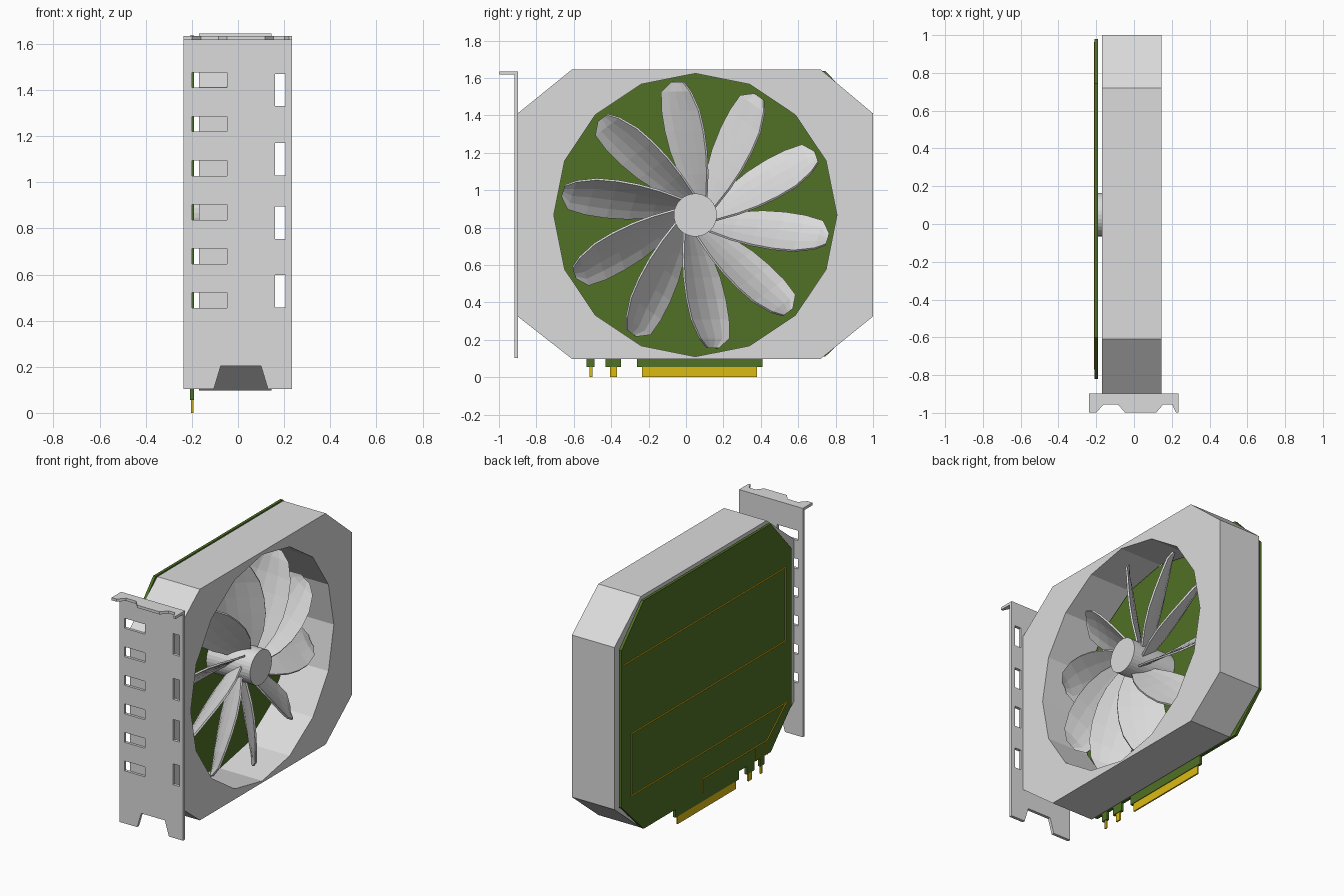
import bpy, bmesh, math
from mathutils import Vector, Matrix

if "Cube" in bpy.data.objects:
    bpy.data.objects.remove(bpy.data.objects["Cube"], do_unlink=True)


def material(name, rgb):
    m = bpy.data.materials.new(name)
    m.use_nodes = True
    m.diffuse_color = (*rgb, 1)
    m.node_tree.nodes["Principled BSDF"].inputs["Base Color"].default_value = (*rgb, 1)
    return m


METAL = material("light grey", (0.71, 0.71, 0.71))
GREEN = material("board green", (0.08, 0.165, 0.018))
GOLD = material("contact gold", (0.72, 0.49, 0.006))


def finish(name, bm, mat):
    bmesh.ops.recalc_face_normals(bm, faces=bm.faces)
    mesh = bpy.data.meshes.new(name)
    bm.to_mesh(mesh)
    bm.free()
    mesh.materials.append(mat)
    ob = bpy.data.objects.new(name, mesh)
    bpy.context.collection.objects.link(ob)
    return ob


def slab(name, loops, axis, lo, hi, mat):
    """Flat outline (first loop) with optional holes, extruded along an axis."""
    def place(u, v):
        return {"x": (lo, u, v), "y": (u, lo, v), "z": (u, v, lo)}[axis]
    step = Vector([(hi - lo) * (axis == a) for a in "xyz"])
    bm = bmesh.new()
    for loop in loops:
        vs = [bm.verts.new(place(*p)) for p in loop]
        for a, b in zip(vs, vs[1:] + vs[:1]):
            bm.edges.new((a, b))
    bmesh.ops.triangle_fill(bm, use_beauty=True, edges=bm.edges[:], normal=step.normalized())
    top = bmesh.ops.extrude_face_region(bm, geom=bm.faces[:], use_keep_orig=True)["geom"]
    bmesh.ops.translate(bm, vec=step, verts=[g for g in top if isinstance(g, bmesh.types.BMVert)])
    return finish(name, bm, mat)


def rect(u0, u1, v0, v1):
    return [(u0, v0), (u1, v0), (u1, v1), (u0, v1)]


def ring(r, n):
    return [(CY + r * math.cos(math.tau * i / n), CZ + r * math.sin(math.tau * i / n))
            for i in range(n)]


CY, CZ = 0.05, 0.867      # fan axis

# Octagonal shroud with a sixteen-sided opening
octagon = [(-0.9, 0.325), (-0.61, 0.098), (0.72, 0.098), (1, 0.325),
           (1, 1.41), (0.72, 1.645), (-0.61, 1.645), (-0.9, 1.41)]
slab("shroud", [octagon, ring(0.757, 16)], "x", -0.17, 0.145, METAL)

# Fan hub and ten twisted blades
hub = slab("fan_hub", [ring(0.115, 32)], "x", -0.19, 0.135, METAL)

# Sections: radius, clockwise edge, counter-clockwise edge
SECTIONS = [(0.09, -0.06, 0.02), (0.22, -0.065, 0.085), (0.335, -0.06, 0.13),
            (0.45, -0.045, 0.16), (0.56, -0.02, 0.178), (0.66, 0.025, 0.18),
            (0.712, 0.065, 0.125)]
STRIPS = 4


def blade(index):
    bm = bmesh.new()
    rows = []
    for r, t0, t1 in SECTIONS:
        slope = 1.5 - 0.95 * r
        row = []
        for k in range(STRIPS + 1):
            f = k / STRIPS
            t = t0 + (t1 - t0) * f
            bow = 0.12 * (t1 - t0) * (4 * f * (1 - f) - 0.5)
            row.append(bm.verts.new((0.005 - slope * (t - (t0 + t1) / 2) - bow, -t, r)))
        rows.append(row)
    for a, b in zip(rows, rows[1:]):
        for k in range(STRIPS):
            bm.faces.new((a[k], a[k + 1], b[k + 1], b[k]))
    turn = Matrix.Rotation(math.tau * index / 10, 4, "X")
    bmesh.ops.transform(bm, matrix=Matrix.Translation((0, CY, CZ)) @ turn, verts=bm.verts)
    ob = finish(f"fan_blade_{index + 1}", bm, METAL)
    mod = ob.modifiers.new("thickness", "SOLIDIFY")
    mod.thickness = 0.012
    mod.offset = 0


for i in range(10):
    blade(i)

# Circuit board
board = [(-0.82, 0.34), (-0.6, 0.11), (0.745, 0.11), (0.98, 0.34),
         (0.98, 1.39), (0.745, 1.637), (-0.6, 1.637), (-0.82, 1.39)]
slab("circuit_board", [board], "x", -0.208, -0.19, GREEN)

# Edge connector tabs: green base and gold contact
for name, base, tip in (("main", (-0.262, 0.408), (-0.235, 0.38)),
                        ("middle", (-0.43, -0.347), (-0.405, -0.37)),
                        ("end", (-0.533, -0.488), (-0.517, -0.5))):
    slab(f"{name}_tab", [rect(*base, 0.055, 0.12)], "x", -0.208, -0.19, GREEN)
    slab(f"{name}_contact", [rect(*tip, 0, 0.06)], "x", -0.204, -0.194, GOLD)

# Gold traces on the back of the board
TRACES = [[(0.96, 1.285), (-0.755, 1.285), (-0.755, 0.795), (0.875, 0.795),
           (0.875, 0.38), (-0.765, 0.38), (-0.56, 0.205), (0.118, 0.205), (0.118, 0.115)],
          [(-0.445, 0.205), (-0.445, 0.115)], [(-0.56, 0.205), (-0.56, 0.115)]]
for path in TRACES:
    for p, q in zip(path, path[1:]):
        p, q = Vector(p), Vector(q)
        along = (q - p).normalized() * 0.004
        side = Vector((-along.y, along.x))
        quad = [p - along - side, q + along - side, q + along + side, p - along + side]
        slab("trace", [[tuple(c) for c in quad]], "x", -0.213, -0.207, GOLD)

# Mounting bracket: slotted plate with a notched foot
plate = [(-0.237, 0.103), (-0.105, 0.103), (-0.075, 0.203), (0.1, 0.203),
         (0.13, 0.103), (0.235, 0.103), (0.235, 1.635), (-0.237, 1.635)]
vents = [rect(-0.2, -0.047, 1.443 - 0.191 * i - 0.033, 1.443 - 0.191 * i + 0.033)
         for i in range(6)]
slots = [rect(0.16, 0.207, z - 0.07, z + 0.07) for z in (1.4, 1.1, 0.825, 0.528)]
slab("bracket_plate", [plate] + vents + slots, "y", -0.917, -0.897, METAL)

# Bracket top flange with two screw notches
flange = [(-0.237, -0.9), (-0.237, -0.998), (-0.2, -0.998), (-0.16, -0.955), (-0.085, -0.955),
          (-0.048, -0.998), (0.118, -0.998), (0.155, -0.955), (0.202, -0.955),
          (0.222, -0.998), (0.235, -0.998), (0.235, -0.9)]
slab("bracket_flange", [flange], "z", 1.617, 1.635, METAL)
